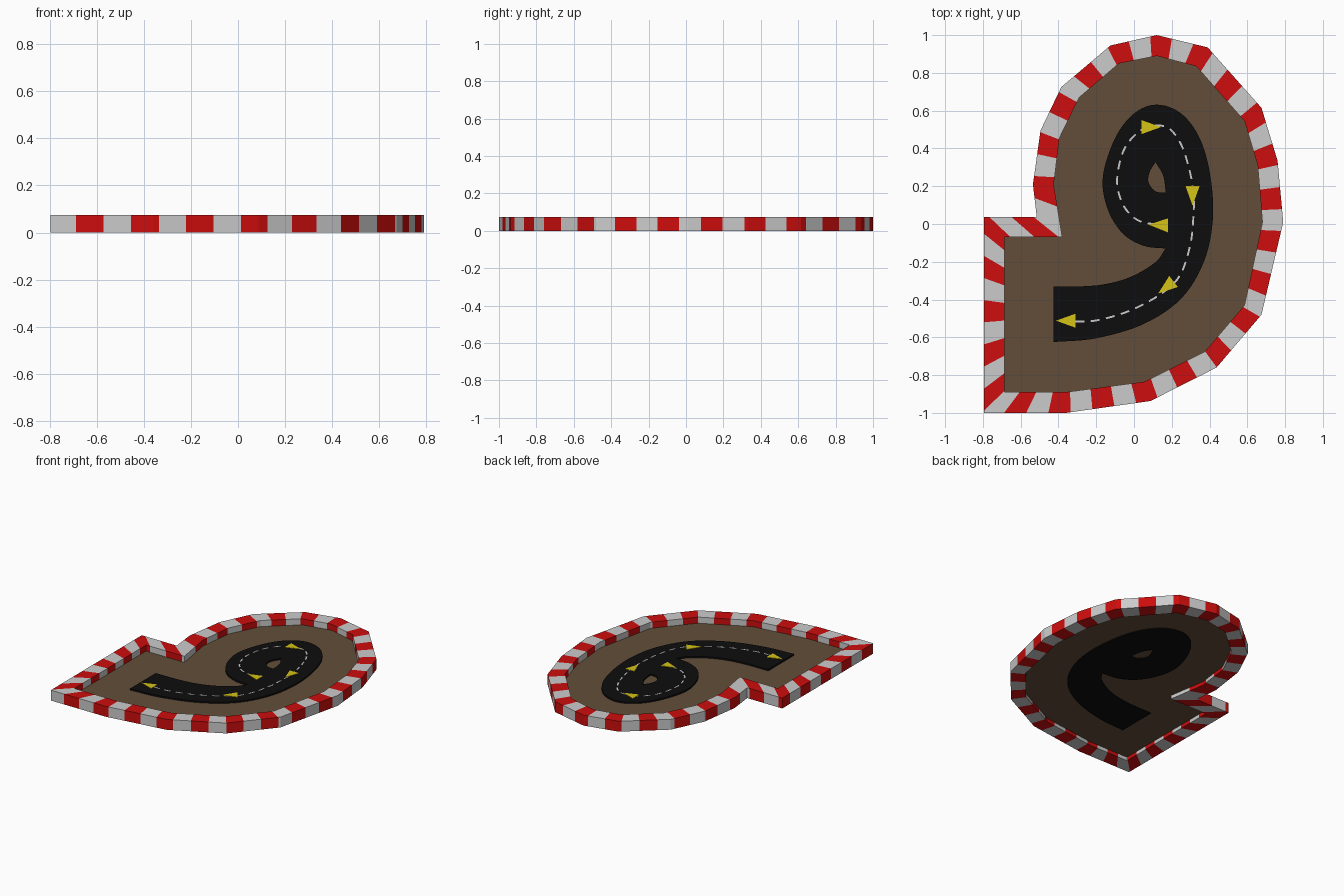
import bpy, bmesh, math
from mathutils import Vector

if "Cube" in bpy.data.objects:
    bpy.data.objects.remove(bpy.data.objects["Cube"])

H = 0.075            # kerb height
STRIPES = 26         # red/white pairs round the kerb


def material(name, rgb):
    m = bpy.data.materials.new(name)
    m.diffuse_color = (*rgb, 1)
    m.use_nodes = True
    m.node_tree.nodes["Principled BSDF"].inputs["Base Color"].default_value = m.diffuse_color
    return m


RED = material("kerb red", (0.61, 0.004, 0.004))
WHITE = material("kerb white", (0.6, 0.6, 0.6))
SOIL = material("soil brown", (0.122, 0.076, 0.042))
TAR = material("asphalt black", (0.004, 0.004, 0.004))
PAINT = material("line white", (0.6, 0.6, 0.6))
YELLOW = material("arrow yellow", (0.67, 0.54, 0.008))


def smooth(points, steps=6):
    """Catmull-Rom curve through open control points."""
    p = [Vector(q) for q in points]
    p = [2 * p[0] - p[1]] + p + [2 * p[-1] - p[-2]]
    out = []
    for a, b, c, d in zip(p, p[1:], p[2:], p[3:]):
        for i in range(steps):
            t = i / steps
            out.append(0.5 * (2 * b + (c - a) * t + (2 * a - 5 * b + 4 * c - d) * t * t
                              + (3 * b - a - 3 * c + d) * t ** 3))
    return out + [p[-2]]


def plate(name, loops, z0, z1, mat):
    """Flat plate filled between closed outlines (inner ones become holes)."""
    cu = bpy.data.curves.new(name, 'CURVE')
    cu.dimensions = '2D'
    cu.fill_mode = 'BOTH'
    cu.extrude = (z1 - z0) / 2
    for loop in loops:
        s = cu.splines.new('POLY')
        s.points.add(len(loop) - 1)
        for pt, q in zip(s.points, loop):
            pt.co = (q[0], q[1], 0, 1)
        s.use_cyclic_u = True
        s.use_smooth = False
    cu.materials.append(mat)
    ob = bpy.data.objects.new(name, cu)
    ob.location.z = (z0 + z1) / 2
    bpy.context.collection.objects.link(ob)
    bpy.ops.object.select_all(action='DESELECT')
    ob.select_set(True)
    bpy.context.view_layer.objects.active = ob
    bpy.ops.object.convert(target='MESH')
    return bpy.context.object


# Kerb outlines, matching corner for corner
outer = [(-.795, -1), (-.36, -1), (.087, -.937), (.437, -.76), (.675, -.48), (.79, .01),
         (.76, .335), (.675, .615), (.39, .935), (.12, 1), (-.125, .945), (-.385, .725),
         (-.495, .495), (-.535, .21), (-.515, .037), (-.795, .037)]
inner = [(-.685, -.89), (-.36, -.89), (.055, -.835), (.375, -.675), (.585, -.43), (.68, .01),
         (.655, .31), (.585, .545), (.33, .835), (.12, .89), (-.08, .85), (-.29, .67),
         (-.395, .455), (-.425, .21), (-.38, -.07), (-.685, -.07)]
outer = [Vector(p) for p in outer]
inner = [Vector(p) for p in inner]

# Kerb: box section cut wherever a stripe begins or ends
n = len(outer)
lengths = [(outer[(i + 1) % n] - outer[i]).length for i in range(n)]
pitch = sum(lengths) / STRIPES
first = 0.107
rings, s0 = [], 0.0
for i in range(n):
    L, j = lengths[i], (i + 1) % n
    cuts = [0.0]
    k = math.ceil((s0 - first) / (pitch / 2))
    while first + k * pitch / 2 < s0 + L - 1e-4:
        t = (first + k * pitch / 2 - s0) / L
        if t > 1e-3:
            cuts.append(t)
        k += 1
    for t in cuts:
        rings.append((s0 + t * L, outer[i].lerp(outer[j], t), inner[i].lerp(inner[j], t)))
    s0 += L

bm = bmesh.new()
sections = [[bm.verts.new((*o, 0)), bm.verts.new((*o, H)),
             bm.verts.new((*q, H)), bm.verts.new((*q, 0))] for _, o, q in rings]
for i, a in enumerate(sections):
    b = sections[(i + 1) % len(sections)]
    end = rings[i + 1][0] if i + 1 < len(rings) else s0
    mid = (rings[i][0] + end) / 2
    red = ((mid - first) % pitch) < pitch / 2
    for c in range(4):
        d = (c + 1) % 4
        f = bm.faces.new((a[c], b[c], b[d], a[d]))
        f.material_index = 0 if red else 1
bmesh.ops.recalc_face_normals(bm, faces=bm.faces)
me = bpy.data.meshes.new("striped_kerb")
bm.to_mesh(me)
bm.free()
me.materials.append(RED)
me.materials.append(WHITE)
bpy.context.collection.objects.link(bpy.data.objects.new("striped_kerb", me))

# Soil floor inside the kerb
plate("soil_floor", [inner], 0.026, 0.031, SOIL)

# Looping road with its teardrop island
edge_out = smooth([(-.425, -.625), (-.2, -.605), (.05, -.53), (.25, -.395), (.37, -.2), (.417, .02),
                   (.405, .25), (.35, .45), (.25, .585), (.12, .632), (0, .585), (-.1, .455),
                   (-.165, .25), (-.14, .08), (-.06, -.05), (.05, -.115), (.167, -.13)])
edge_in = smooth([(.167, -.13), (.11, -.205), (-.03, -.285), (-.2, -.325), (-.425, -.332)])
island = (smooth([(.114, .327), (.155, .255), (.168, .165)])[:-1]
          + smooth([(.168, .165), (.115, .173), (.077, .22), (.083, .275), (.114, .327)])[:-1])
plate("road", [edge_out + edge_in[1:], island], 0.020, 0.042, TAR)

# Dashed centre line
path = smooth([(.14, -.005), (.03, .015), (-.045, .08), (-.085, .18), (-.085, .28), (-.05, .4),
               (.02, .485), (.09, .518), (.18, .51), (.25, .42), (.295, .28), (.315, .16),
               (.315, .05), (.3, -.1), (.25, -.26), (.17, -.35), (.05, -.425), (-.08, -.48),
               (-.23, -.515), (-.36, -.513)], 10)
dist = [0.0]
for a, b in zip(path, path[1:]):
    dist.append(dist[-1] + (b - a).length)


def along(s):
    for i in range(len(path) - 1):
        if dist[i + 1] >= s:
            return path[i].lerp(path[i + 1], (s - dist[i]) / (dist[i + 1] - dist[i]))
    return path[-1]


dashes, s = [], 0.02
while s + 0.05 < dist[-1]:
    pts = [along(s), along(s + 0.024), along(s + 0.048)]
    d = (pts[2] - pts[0]).normalized()
    w = Vector((-d.y, d.x)) * 0.005
    dashes.append([p + w for p in pts] + [p - w for p in reversed(pts)])
    s += 0.082
plate("centre_dashes", dashes, 0.041, 0.0435, PAINT)

# Direction arrows
arrows = []
for x, y, deg in [(.09, .513, 0), (.31, .15, -90), (.13, -.005, 178), (.17, -.335, 218),
                  (-.36, -.512, 180)]:
    d = Vector((math.cos(math.radians(deg)), math.sin(math.radians(deg))))
    w = Vector((-d.y, d.x)) * 0.037
    c = Vector((x, y))
    arrows.append([c + d * 0.053, c - d * 0.05 + w, c - d * 0.05 - w])
plate("direction_arrows", arrows, 0.041, 0.045, YELLOW)
